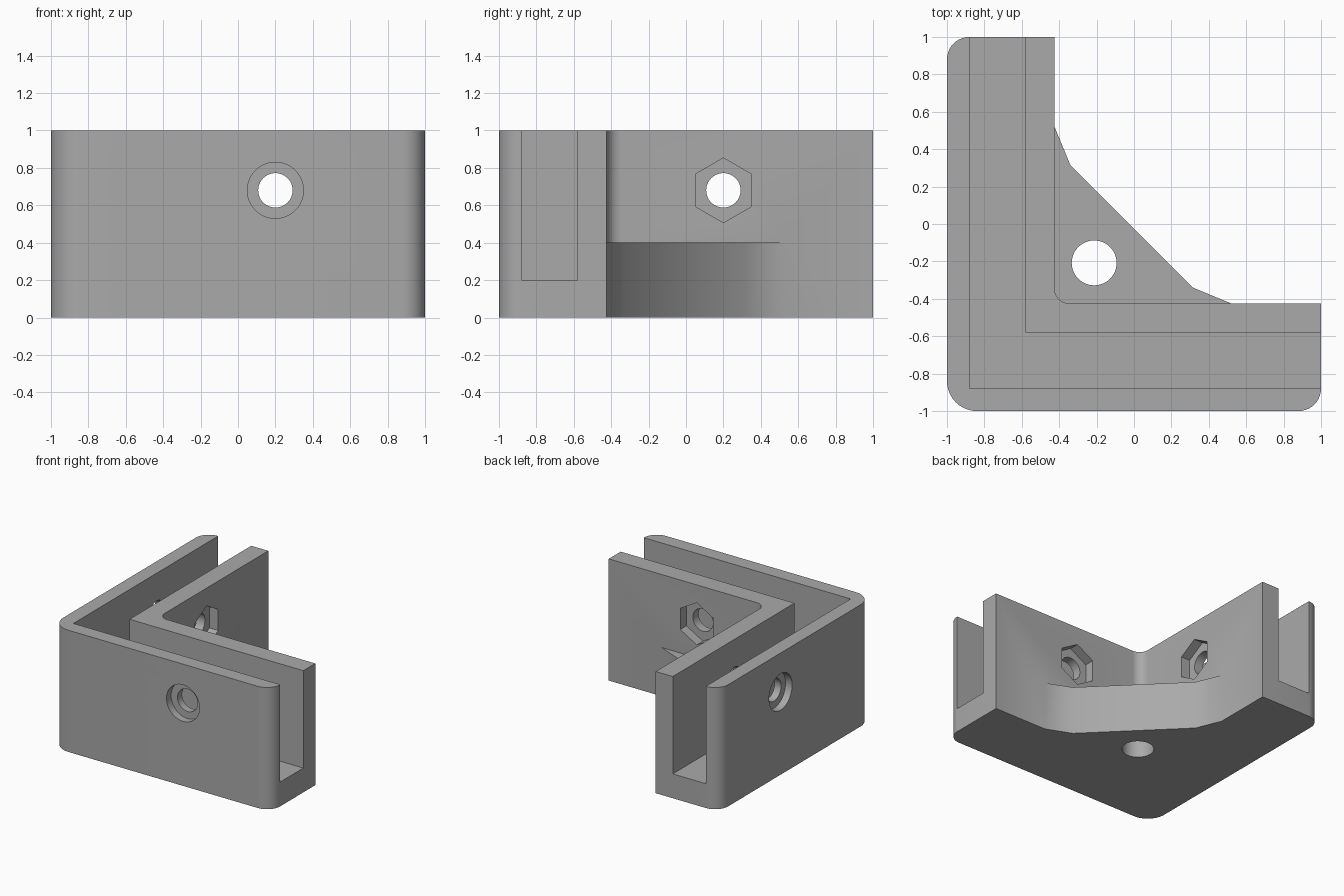
import bpy, bmesh, math
from mathutils import Matrix, Vector

cube = bpy.data.objects.get("Cube")
if cube:
    bpy.data.objects.remove(cube, do_unlink=True)

grey = bpy.data.materials.new("plain grey")
grey.use_nodes = True
grey.diffuse_color = (0.4, 0.4, 0.4, 1)
grey.node_tree.nodes["Principled BSDF"].inputs["Base Color"].default_value = (0.4, 0.4, 0.4, 1)


def rounded(points, steps=10):
    """Outline from (x, y, radius) corners, with each radius drawn as an arc."""
    out = []
    for i, (x, y, r) in enumerate(points):
        p = Vector((x, y))
        if not r:
            out.append(p)
            continue
        a = (Vector(points[i - 1][:2]) - p).normalized()
        b = (Vector(points[(i + 1) % len(points)][:2]) - p).normalized()
        centre = p + (a + b) * r
        for k in range(steps + 1):
            t = k / steps * math.pi / 2
            out.append(centre - b * r * math.cos(t) - a * r * math.sin(t))
    return out


def prism(name, outline, low, high, matrix=Matrix()):
    bm = bmesh.new()
    face = bm.faces.new([bm.verts.new((p[0], p[1], low)) for p in outline])
    top = bmesh.ops.extrude_face_region(bm, geom=[face])["geom"]
    verts = [v for v in top if isinstance(v, bmesh.types.BMVert)]
    bmesh.ops.translate(bm, verts=verts, vec=(0, 0, high - low))
    bmesh.ops.transform(bm, matrix=matrix, verts=bm.verts)
    bmesh.ops.recalc_face_normals(bm, faces=bm.faces)
    mesh = bpy.data.meshes.new(name)
    bm.to_mesh(mesh)
    bm.free()
    mesh.materials.append(grey)
    obj = bpy.data.objects.new(name, mesh)
    bpy.context.collection.objects.link(obj)
    return obj


def ring(radius, sides, x=0, y=0):
    return [(x + radius * math.sin(k * math.tau / sides),
             y + radius * math.cos(k * math.tau / sides)) for k in range(sides)]


def combine(body, tool, operation):
    mod = body.modifiers.new("combine", "BOOLEAN")
    mod.object, mod.operation, mod.solver = tool, operation, "EXACT"
    bpy.ops.object.select_all(action="DESELECT")
    bpy.context.view_layer.objects.active = body
    body.select_set(True)
    bpy.ops.object.modifier_apply(modifier=mod.name)
    bpy.data.objects.remove(tool, do_unlink=True)


# L-shaped body
IN = -0.425
body = prism("corner_bracket", rounded([
    (-1, -1, 0.16), (1, -1, 0.12), (1, IN, 0), (IN, IN, 0.08),
    (IN, 1, 0), (-1, 1, 0.12)]), 0, 1)

# corner web
web = prism("corner_web", [(-0.5, -0.5), (0.52, -0.5), (0.52, IN), (0.315, -0.34),
                           (-0.34, 0.315), (IN, 0.52), (-0.5, 0.52)], 0, 0.4)
combine(body, web, "UNION")

# panel slot
slot = prism("slot_cutter", [(-0.88, -0.88), (1.1, -0.88), (1.1, -0.58),
                             (-0.58, -0.58), (-0.58, 1.1), (-0.88, 1.1)], 0.2, 1.1)
combine(body, slot, "DIFFERENCE")

# vertical hole through the web
combine(body, prism("web_hole_cutter", ring(0.12, 48, -0.213, -0.208), -0.1, 0.5), "DIFFERENCE")

# bolt holes with round and hexagonal recesses, one set per arm
front = Matrix.Translation((0.2, 0, 0.68)) @ Matrix.Rotation(math.pi / 2, 4, "X")
swap = Matrix(((0, 1, 0, 0), (1, 0, 0, 0), (0, 0, 1, 0), (0, 0, 0, 1)))
for matrix in (front, swap @ front):
    for name, radius, sides, low, high in (
            ("bolt_cutter", 0.092, 48, 0.35, 1.1),
            ("head_cutter", 0.15, 48, 0.94, 1.1),
            ("nut_cutter", 0.173, 6, 0.35, 0.505)):
        combine(body, prism(name, ring(radius, sides), low, high, matrix), "DIFFERENCE")

bpy.ops.object.shade_smooth_by_angle(angle=math.radians(30))
